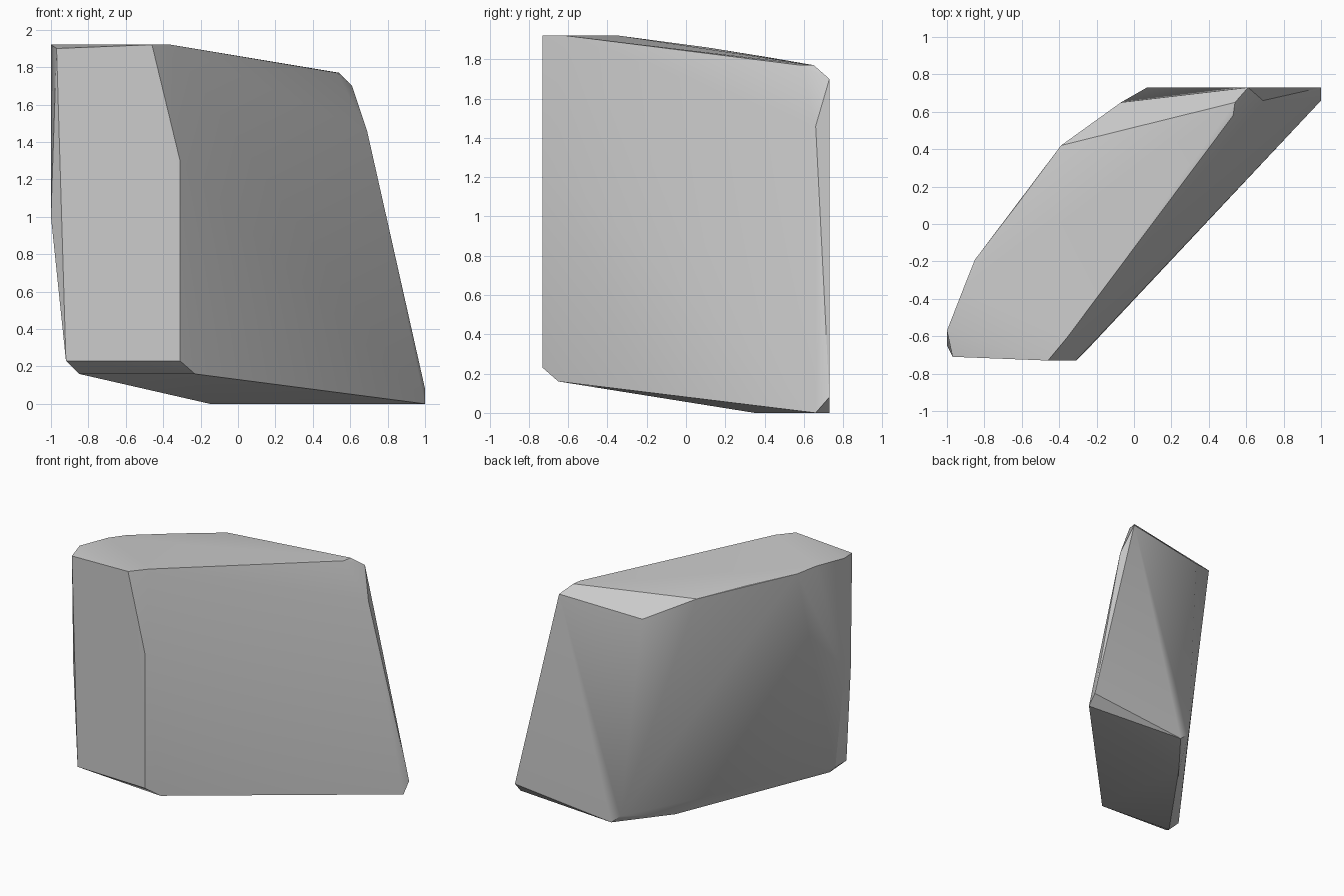
import bpy
import bmesh
import math

# Remove only the default object
default_object = bpy.data.objects.get("Cube")
if default_object:
    bpy.data.objects.remove(default_object, do_unlink=True)


def make_material(name, grey):
    """One flat grey stone colour."""
    material = bpy.data.materials.new(name)
    material.use_nodes = True
    colour = (grey, grey, grey, 1)
    material.diffuse_color = colour
    shader = material.node_tree.nodes["Principled BSDF"]
    shader.inputs["Base Color"].default_value = colour
    shader.inputs["Roughness"].default_value = 1
    return material


def make_rock(name, corner_groups, material):
    """Wrap a chipped block around groups of corner points."""
    mesh = bpy.data.meshes.new(name)
    rock = bpy.data.objects.new(name, mesh)
    bpy.context.collection.objects.link(rock)

    bm = bmesh.new()
    for group in corner_groups:
        for corner in group:
            bm.verts.new(corner)

    # Convex skin, then drop any corner that ended up inside it
    bmesh.ops.convex_hull(bm, input=bm.verts[:])
    loose = [vert for vert in bm.verts if not vert.link_faces]
    bmesh.ops.delete(bm, geom=loose, context="VERTS")

    # Merge coplanar triangles into clean flat facets
    bmesh.ops.dissolve_limit(bm, angle_limit=math.radians(1),
                             verts=bm.verts[:], edges=bm.edges[:])
    bmesh.ops.recalc_face_normals(bm, faces=bm.faces[:])
    bm.to_mesh(mesh)
    bm.free()
    mesh.materials.append(material)

    # Soft facets, crisp main edges
    bpy.ops.object.select_all(action="DESELECT")
    rock.select_set(True)
    bpy.context.view_layer.objects.active = rock
    bpy.ops.object.shade_smooth_by_angle(angle=math.radians(30))
    return rock


# Narrow front facet
front_face = [
    (-.46, -.73, 1.92), (-.31, -.73, 1.3), (-.31, -.73, .23),
    (-.92, -.71, .23), (-.97, -.71, 1.9),
]

# Rounded corner between the front and the back slope
front_corner = [
    (-1, -.57, 1.92), (-1, -.65, 1), (-1, -.57, 1), (-.92, -.57, .23),
]

# Sloping top, front ridge first and then the rear rim
top_rim = [
    (-.36, -.61, 1.92), (.53, .58, 1.77), (.54, .65, 1.77),
    (-.91, -.34, 1.92), (-.85, -.19, 1.9), (-.62, .11, 1.86),
    (-.39, .42, 1.81), (-.07, .65, 1.65),
]

# Chipped strip down the far end
far_end = [
    (.61, .73, 1.7), (.69, .66, 1.46), (1, .66, 0), (1, .73, .08),
]

# Underside rim
bottom_rim = [
    (-.23, -.65, .16), (-.85, -.6, .16), (-.15, .35, 0),
    (.15, .73, 0), (.07, .73, .07),
]

stone_grey = make_material("stone grey", .6)
make_rock("rock", [front_face, front_corner, top_rim, far_end, bottom_rim],
          stone_grey)
